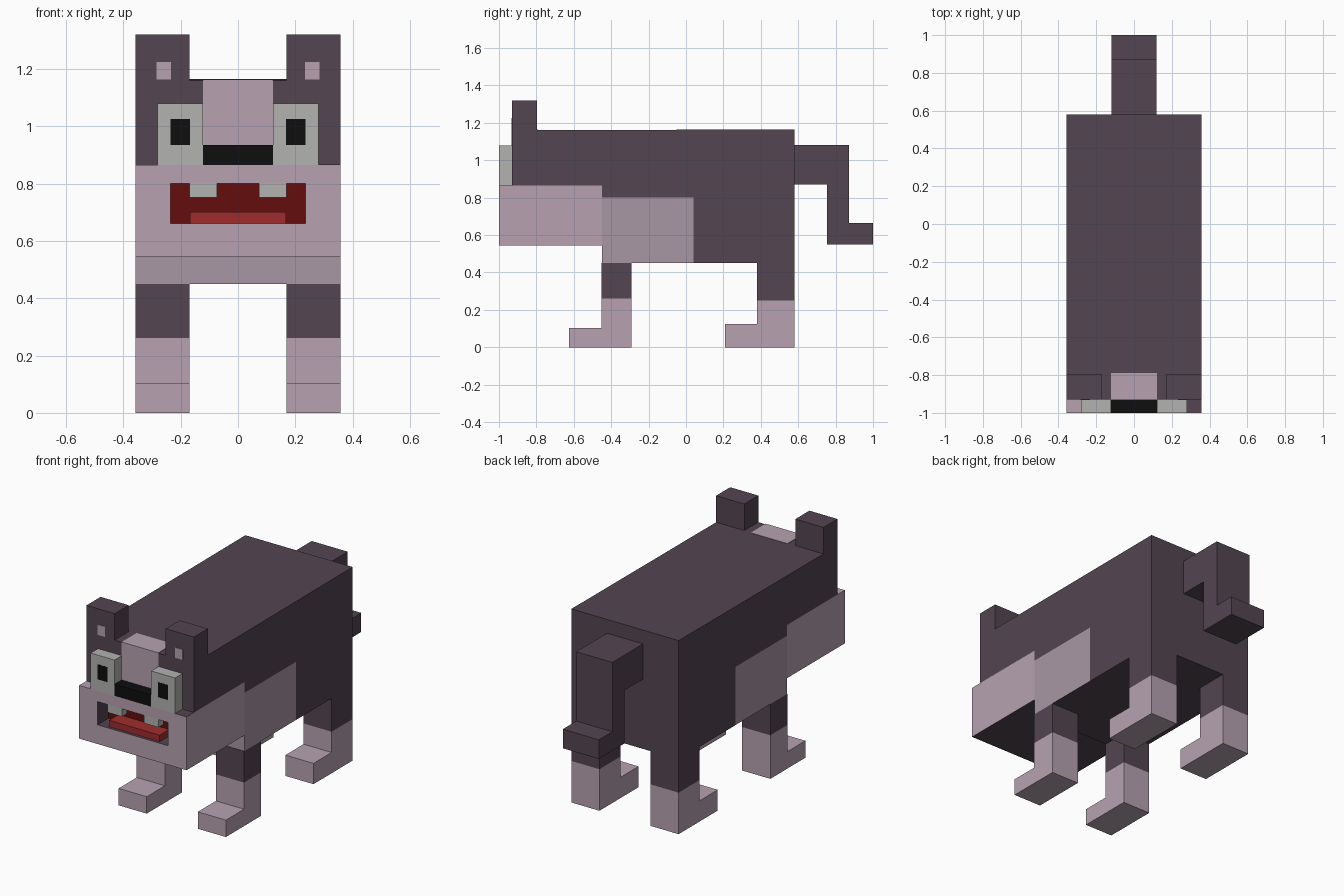
import bpy, bmesh

if "Cube" in bpy.data.objects:
    bpy.data.objects.remove(bpy.data.objects["Cube"])

W = 0.357      # half width of the body
IN = 0.17      # inner side of legs and ears


def material(name, hexcode):
    def lin(c):
        return c / 12.92 if c <= 0.04045 else ((c + 0.055) / 1.055) ** 2.4
    m = bpy.data.materials.new(name)
    m.diffuse_color = [lin(int(hexcode[i:i + 2], 16) / 255) for i in (0, 2, 4)] + [1]
    m.use_nodes = True
    m.node_tree.nodes["Principled BSDF"].inputs["Base Color"].default_value = m.diffuse_color
    return m


DARK = material("dark_fur", "534551")
PINK = material("pale_fur", "B7A2B1")
BELLY = material("belly_fur", "A997A5")
GREY = material("eye_grey", "B2B2B0")
BLACK = material("black", "0E0E0E")
MAROON = material("mouth_inside", "650D0D")
RED = material("tongue_red", "A02C2E")


def finish(name, bm, *mats):
    bmesh.ops.recalc_face_normals(bm, faces=bm.faces)
    me = bpy.data.meshes.new(name)
    bm.to_mesh(me)
    bm.free()
    for m in mats:
        me.materials.append(m)
    ob = bpy.data.objects.new(name, me)
    bpy.context.collection.objects.link(ob)
    return ob


def profile(name, pts, x0, x1, mat, under=None):
    """Side outline (y, z) extruded from x0 to x1; 'under' colours the bottom."""
    bm = bmesh.new()
    face = bm.faces.new([bm.verts.new((x0, y, z)) for y, z in pts])
    ext = bmesh.ops.extrude_face_region(bm, geom=[face])
    for v in ext["geom"]:
        if isinstance(v, bmesh.types.BMVert):
            v.co.x = x1
    if under:
        low = min(z for _, z in pts)
        for f in bm.faces:
            if all(abs(v.co.z - low) < 1e-5 for v in f.verts):
                f.material_index = 1
    return finish(name, bm, mat, under or mat)


def box(name, x0, x1, y0, y1, z0, z1, mat, under=None):
    return profile(name, [(y0, z0), (y1, z0), (y1, z1), (y0, z1)], x0, x1, mat, under)


def muzzle():
    """Block with a recessed mouth in its front face."""
    ob = box("muzzle", -W, W, -1, -0.45, 0.545, 0.865, PINK, DARK)
    ob.data.materials.append(MAROON)
    bm = bmesh.new()
    bm.from_mesh(ob.data)
    front = min(bm.faces, key=lambda f: f.calc_center_median().y)
    bmesh.ops.inset_individual(bm, faces=[front], thickness=0.1)
    for v in front.verts:
        v.co.x = 0.235 if v.co.x > 0 else -0.235
        v.co.z = 0.80 if v.co.z > 0.705 else 0.66
    back = bmesh.ops.extrude_discrete_faces(bm, faces=[front])["faces"][0]
    for e in back.edges:
        for f in e.link_faces:
            f.material_index = 1
    back.material_index = 2
    for v in back.verts:
        v.co.y += 0.105
    bm.to_mesh(ob.data)
    bm.free()


# Body and belly
profile("body", [(-0.93, 0.865), (-0.93, 1.16), (0.58, 1.165), (0.58, 0.45),
                 (0.04, 0.45), (0.04, 0.80), (-0.45, 0.80), (-0.45, 0.865)], -W, W, DARK)
box("belly", -W, W, -0.45, 0.04, 0.45, 0.80, BELLY, DARK)

# Face
muzzle()
box("forehead_blaze", -0.122, 0.122, -0.932, -0.79, 0.90, 1.163, PINK)
box("nose", -0.122, 0.122, -1, -0.93, 0.865, 0.935, BLACK)
box("tongue", -0.168, 0.168, -0.985, -0.895, 0.661, 0.70, RED)
box("muzzle_top_patch", 0.28, W - 0.001, -0.999, -0.93, 0.86, 0.866, DARK)

# Tail
profile("tail", [(0.58, 0.87), (0.58, 1.082), (0.872, 1.082), (0.872, 0.665),
                 (1, 0.665), (1, 0.55), (0.755, 0.55), (0.755, 0.87)], -0.12, 0.12, DARK)

# Paired parts
for side, s in (("right", 1), ("left", -1)):
    box(f"{side}_ear", s * IN, s * W, -0.93, -0.797, 1.15, 1.32, DARK)
    box(f"{side}_inner_ear", s * 0.234, s * 0.284, -0.932, -0.92, 1.163, 1.225, PINK)
    box(f"{side}_eye", s * 0.122, s * 0.281, -1, -0.93, 0.865, 1.08, GREY)
    box(f"{side}_pupil", s * 0.168, s * 0.235, -1.001, -0.99, 0.935, 1.025, BLACK)
    box(f"{side}_tooth", s * 0.073, s * 0.169, -0.998, -0.95, 0.752, 0.80, GREY)
    # y front, y back, toe y, toe height, sock height
    for pos, y0, y1, toe, h, sock in (("front", -0.453, -0.292, -0.625, 0.102, 0.262),
                                      ("rear", 0.38, 0.58, 0.208, 0.125, 0.25)):
        profile(f"{side}_{pos}_foot", [(toe, 0), (y1, 0), (y1, sock), (y0, sock), (y0, h), (toe, h)],
                s * IN, s * W, PINK)
        box(f"{side}_{pos}_leg", s * IN, s * W, y0, y1, sock, 0.45, DARK)
